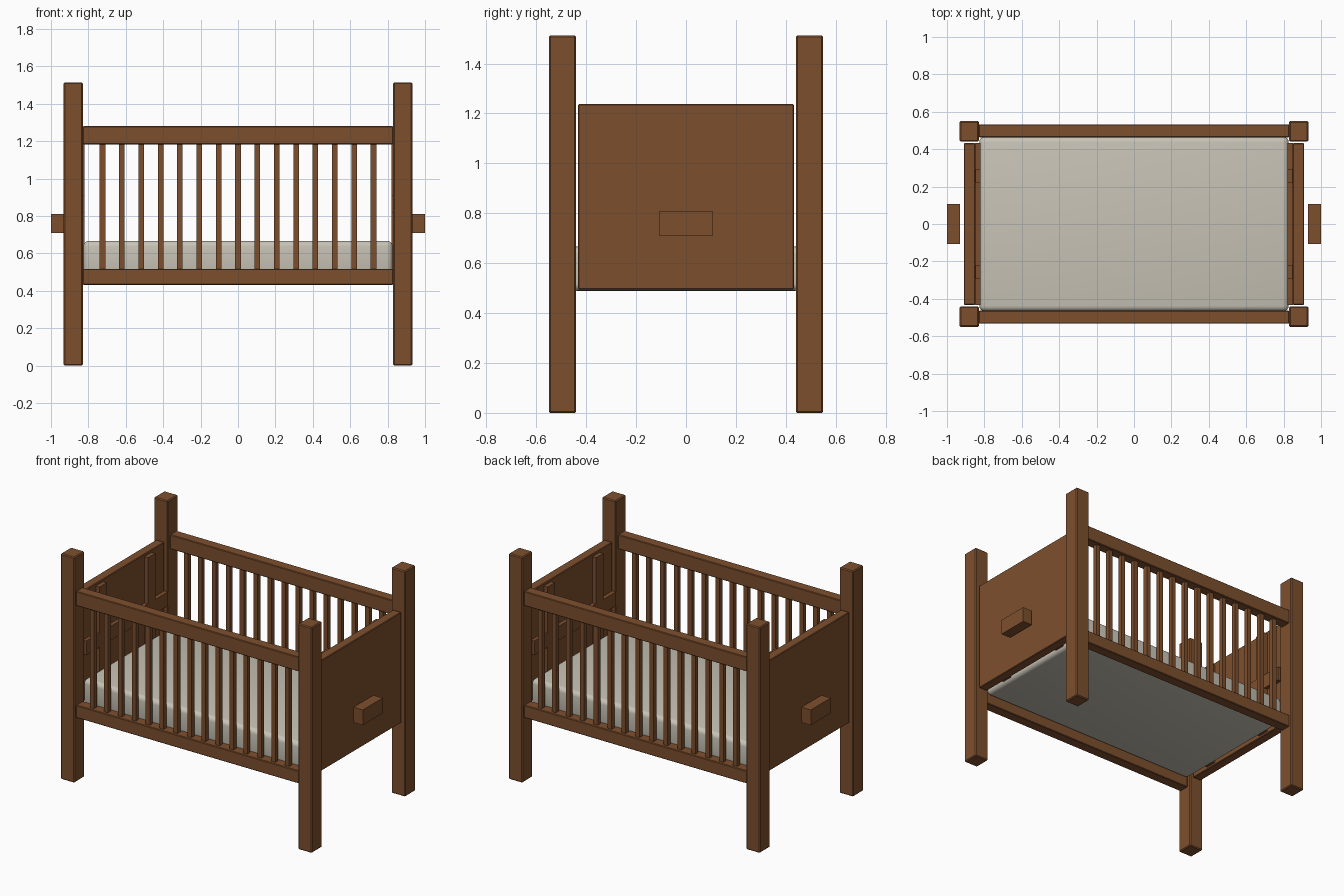
import bpy
import bmesh
from mathutils import Vector

cube = bpy.data.objects.get("Cube")
if cube:
    bpy.data.objects.remove(cube, do_unlink=True)


def material(name, rgb):
    mat = bpy.data.materials.new(name)
    mat.use_nodes = True
    mat.diffuse_color = (*rgb, 1)
    bsdf = mat.node_tree.nodes["Principled BSDF"]
    bsdf.inputs["Base Color"].default_value = (*rgb, 1)
    bsdf.inputs["Roughness"].default_value = 0.7
    return mat


wood = material("Brown wood", (0.205, 0.078, 0.027))
fabric = material("Cream fabric", (0.578, 0.546, 0.468))


def box(name, lo, hi, mat=wood, bevel=0.004, segments=1):
    """Bevelled box between two opposite corners."""
    lo, hi = Vector(lo), Vector(hi)
    center, size = (lo + hi) / 2, hi - lo
    mesh = bpy.data.meshes.new(name)
    bm = bmesh.new()
    bmesh.ops.create_cube(bm, size=1)
    bmesh.ops.scale(bm, vec=size, verts=bm.verts)
    if bevel:
        bmesh.ops.bevel(bm, geom=bm.edges[:], offset=bevel, segments=segments,
                        profile=0.5, affect='EDGES')
    bm.to_mesh(mesh)
    bm.free()
    mesh.materials.append(mat)
    obj = bpy.data.objects.new(name, mesh)
    obj.location = center
    bpy.context.collection.objects.link(obj)
    return obj


def side_box(name, s, axis, near, far, lo, hi, **kw):
    """Box spanning near..far from the centre along an axis, on side s."""
    a, b = sorted((s * near, s * far))
    lo, hi = list(lo), list(hi)
    lo.insert(axis, a)
    hi.insert(axis, b)
    return box(name, lo, hi, **kw)


# Corner posts
for sx, x_name in ((-1, "right"), (1, "left")):
    for sy, y_name in ((-1, "front"), (1, "back")):
        y0, y1 = sorted((sy * 0.44, sy * 0.55))
        side_box(f"{y_name}_{x_name}_post", sx, 0, 0.83, 0.932,
                 (y0, 0), (y1, 1.513), bevel=0.006)

# Long sides: two rails joined by a row of slats
for s, name in ((-1, "front"), (1, "back")):
    side_box(f"{name}_top_rail", s, 1, 0.463, 0.533, (-0.83, 1.183), (0.83, 1.28))
    side_box(f"{name}_bottom_rail", s, 1, 0.463, 0.533, (-0.83, 0.432), (0.83, 0.517))
    for i in range(15):
        x = (i - 7) * 0.1035
        side_box(f"{name}_slat_{i + 1}", s, 1, 0.483, 0.513,
                 (x - 0.015, 0.51), (x + 0.015, 1.19), bevel=0)

# End panels with inner battens and outer grips
for s, name in ((-1, "right"), (1, "left")):
    side_box(f"{name}_end_panel", s, 0, 0.848, 0.91, (-0.432, 0.495), (0.432, 1.237))
    side_box(f"{name}_inner_crossbar", s, 0, 0.822, 0.85,
             (-0.432, 0.815), (0.432, 0.91), bevel=0)
    for y, side in ((-0.257, "front"), (0.257, "back")):
        side_box(f"{name}_{side}_inner_batten", s, 0, 0.82, 0.85,
                 (y - 0.038, 0.51), (y + 0.038, 1.22), bevel=0)
    side_box(f"{name}_grip", s, 0, 0.93, 1.0, (-0.106, 0.708), (0.106, 0.81), bevel=0)

# Mattress with soft edges
mattress = box("mattress", (-0.827, -0.467, 0.489), (0.827, 0.467, 0.667),
               mat=fabric, bevel=0.03, segments=4)
bpy.ops.object.select_all(action='DESELECT')
mattress.select_set(True)
bpy.context.view_layer.objects.active = mattress
bpy.ops.object.shade_smooth_by_angle()
